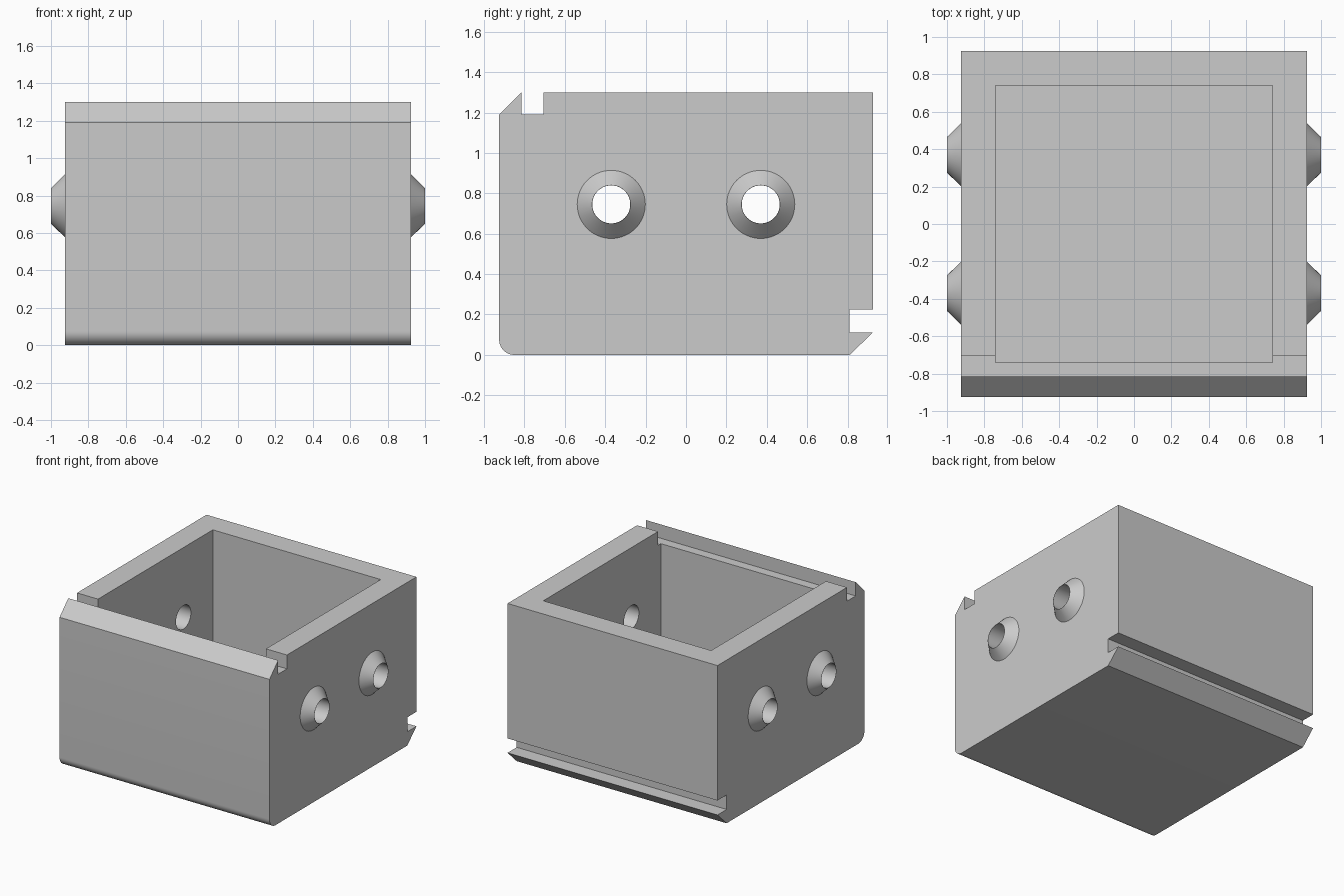
import bpy
from math import pi, sin, cos, radians
from mathutils import Matrix

cube = bpy.data.objects.get("Cube")
if cube:
    bpy.data.objects.remove(cube, do_unlink=True)

HALF = 0.925      # half width and depth of the block
TOP = 1.3         # block height
INNER = 0.74      # half width of the cavity
FLOOR = 0.185     # floor thickness
STEP = 0.11       # size of the hooks and grooves
HOLE_R = 0.094
HOLE_Z = 0.745
HOLE_Y = 0.37
ROUND = 0.075     # radius of the rounded front bottom edge

grey = bpy.data.materials.new("light_grey")
grey.use_nodes = True
grey.diffuse_color = (0.6, 0.6, 0.6, 1)
grey.node_tree.nodes["Principled BSDF"].inputs["Base Color"].default_value = (0.6, 0.6, 0.6, 1)


def finish(name):
    obj = bpy.context.object
    obj.name = name
    obj.data.materials.clear()
    obj.data.materials.append(grey)
    return obj


def extrude_x(name, profile, half):
    """Solid from a (y, z) profile, extruded along x."""
    n = len(profile)
    verts = [(x, y, z) for x in (-half, half) for y, z in profile]
    faces = [tuple(reversed(range(n))), tuple(range(n, 2 * n))]
    faces += [(i, (i + 1) % n, (i + 1) % n + n, i + n) for i in range(n)]
    mesh = bpy.data.meshes.new(name)
    mesh.from_pydata(verts, [], faces)
    obj = bpy.data.objects.new(name, mesh)
    bpy.context.collection.objects.link(obj)
    bpy.context.view_layer.objects.active = obj
    return finish(name)


def combine(target, other, operation):
    """Apply a boolean and discard the helper."""
    mod = target.modifiers.new(operation, 'BOOLEAN')
    mod.operation, mod.solver, mod.object = operation, 'EXACT', other
    bpy.context.view_layer.objects.active = target
    bpy.ops.object.modifier_apply(modifier=mod.name)
    bpy.data.objects.remove(other, do_unlink=True)


# Block side profile: rounded front bottom, back hook, front top hook
arc = [(-HALF + ROUND - ROUND * sin(a), ROUND - ROUND * cos(a))
       for a in (pi / 2 * (1 - i / 10) for i in range(11))]
groove_y = -HALF + STEP
back_y = HALF - 0.115
profile = arc + [
    (back_y, 0), (HALF, STEP), (back_y, STEP), (back_y, 0.225), (HALF, 0.225),
    (HALF, TOP), (-0.705, TOP), (-0.705, TOP - STEP), (groove_y, TOP - STEP),
    (groove_y, TOP), (-HALF, TOP - STEP)]
block = extrude_x("open_box", profile, HALF)

# Cavity
bpy.ops.mesh.primitive_cube_add(size=1, location=(0, 0, FLOOR + 1))
bpy.context.object.scale = (2 * INNER, 2 * INNER, 2)
combine(block, finish("cavity_cutter"), 'DIFFERENCE')

# Conical bosses, sunk slightly into the side walls
SINK = 0.03
for side in (-1, 1):
    for y in (-HOLE_Y, HOLE_Y):
        bpy.ops.mesh.primitive_cone_add(
            vertices=64, radius1=0.168 + SINK, radius2=HOLE_R + 0.001,
            depth=1 - HALF + SINK,
            location=(side * (1 + HALF - SINK) / 2, y, HOLE_Z),
            rotation=(0, side * pi / 2, 0))
        combine(block, finish("boss"), 'UNION')

# Holes through both walls
for y in (-HOLE_Y, HOLE_Y):
    bpy.ops.mesh.primitive_cylinder_add(
        vertices=64, radius=HOLE_R, depth=3, location=(0, y, HOLE_Z),
        rotation=(0, pi / 2, 0))
    combine(block, finish("hole_cutter"), 'DIFFERENCE')

# Smooth the round surfaces, keep the edges sharp
bpy.ops.object.select_all(action='DESELECT')
block.select_set(True)
bpy.context.view_layer.objects.active = block
bpy.ops.object.shade_smooth_by_angle(angle=radians(25))
